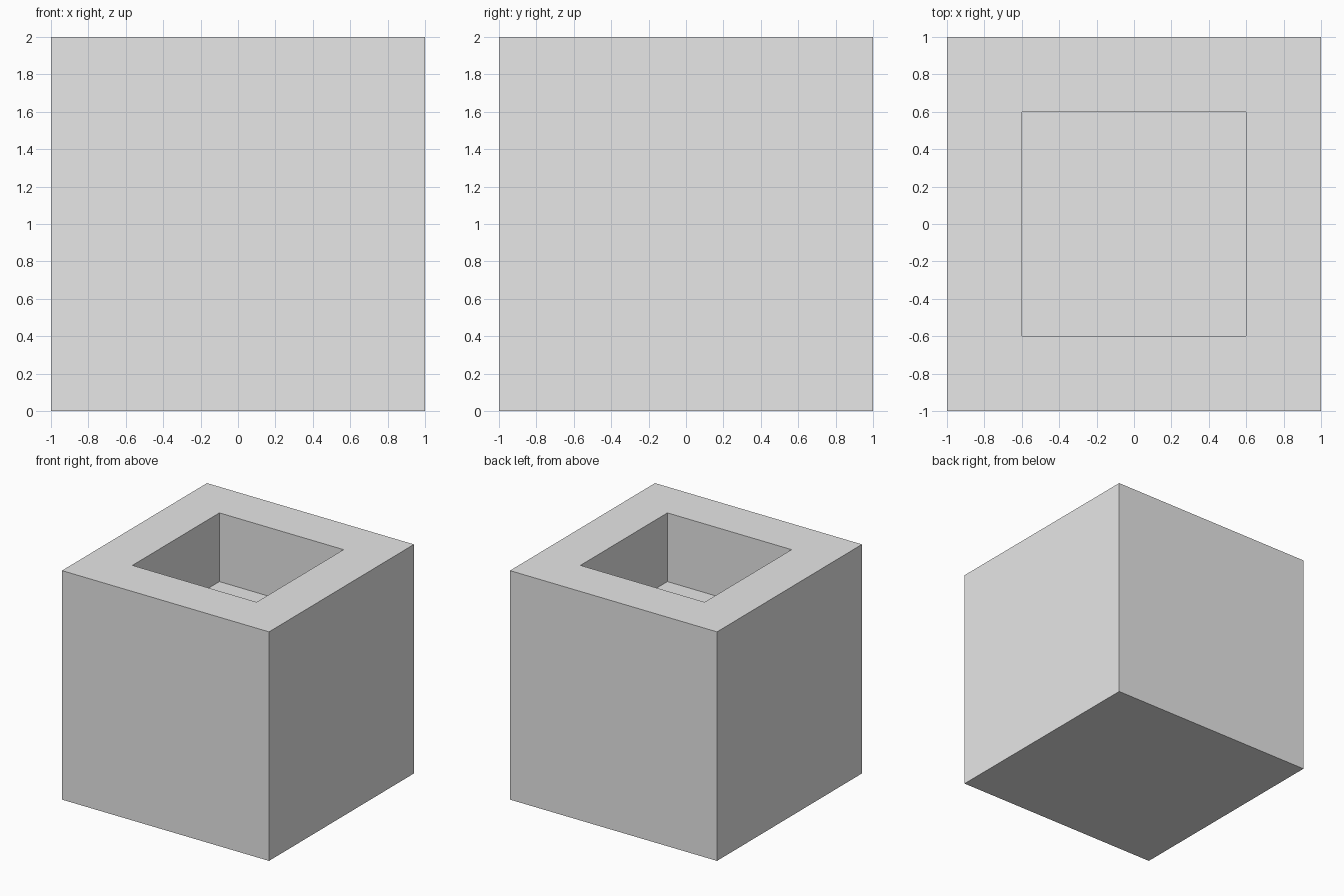
import bpy
import bmesh
from mathutils import Matrix, Vector

cube = bpy.data.objects.get("Cube")
if cube:
    bpy.data.objects.remove(cube, do_unlink=True)

SIZE = 2.0
RIM = 0.4      # wall thickness around the opening
DEPTH = 0.6    # depth of the square recess

# Single plain grey
grey = bpy.data.materials.new("light_grey")
grey.use_nodes = True
colour = (0.8, 0.8, 0.8, 1.0)
grey.diffuse_color = colour
grey.node_tree.nodes["Principled BSDF"].inputs["Base Color"].default_value = colour

# Solid block standing on the ground
bm = bmesh.new()
bmesh.ops.create_cube(bm, size=SIZE, matrix=Matrix.Translation((0, 0, SIZE / 2)))

# Square recess: inset the top face, then push it down with new side walls
bm.normal_update()
top = max(bm.faces, key=lambda f: f.normal.z)
bmesh.ops.inset_region(bm, faces=[top], thickness=RIM, use_even_offset=True)
floor = bmesh.ops.extrude_discrete_faces(bm, faces=[top])["faces"][0]
bmesh.ops.translate(bm, verts=floor.verts, vec=Vector((0, 0, -DEPTH)))
bmesh.ops.recalc_face_normals(bm, faces=bm.faces)

mesh = bpy.data.meshes.new("recessed_block")
bm.to_mesh(mesh)
bm.free()
mesh.materials.append(grey)
block = bpy.data.objects.new("recessed_block", mesh)
bpy.context.collection.objects.link(block)
